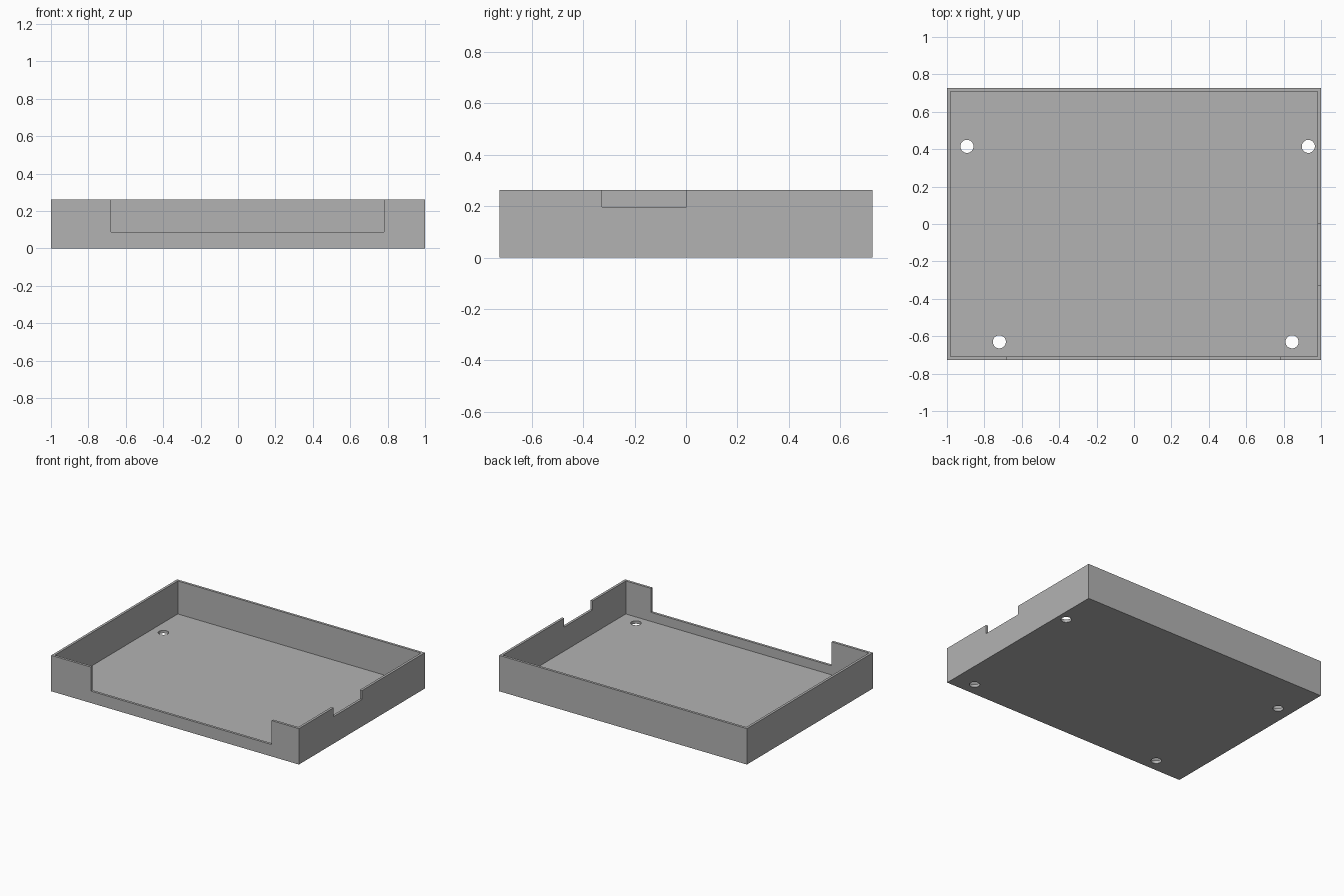
import bpy

cube = bpy.data.objects.get("Cube")
if cube:
    bpy.data.objects.remove(cube, do_unlink=True)

HALF_X, HALF_Y, HEIGHT = 1.0, 0.726, 0.262
WALL, FLOOR = 0.018, 0.021
HOLE_RADIUS = 0.035

grey = bpy.data.materials.new("plain grey")
grey.use_nodes = True
colour = (0.45, 0.45, 0.45, 1)
grey.diffuse_color = colour
grey.node_tree.nodes["Principled BSDF"].inputs["Base Color"].default_value = colour


def box(name, low, high):
    """Box spanning two opposite corners."""
    bpy.ops.mesh.primitive_cube_add(size=1)
    ob = bpy.context.object
    ob.name = name
    ob.location = [(a + b) / 2 for a, b in zip(low, high)]
    ob.scale = [b - a for a, b in zip(low, high)]
    bpy.ops.object.transform_apply(location=True, rotation=False, scale=True)
    return ob


def cut(target, cutter):
    """Subtract the cutter from the target, then discard the cutter."""
    cutter.hide_render = True
    mod = target.modifiers.new("cut", 'BOOLEAN')
    mod.operation = 'DIFFERENCE'
    mod.solver = 'EXACT'
    mod.object = cutter
    bpy.context.view_layer.objects.active = target
    bpy.ops.object.modifier_apply(modifier=mod.name)
    bpy.data.objects.remove(cutter, do_unlink=True)


# Open tray: outer block with the inside hollowed out
tray = box("open_tray", (-HALF_X, -HALF_Y, 0), (HALF_X, HALF_Y, HEIGHT))
cut(tray, box("cavity", (WALL - HALF_X, WALL - HALF_Y, FLOOR),
              (HALF_X - WALL, HALF_Y - WALL, 1)))

# Wide front opening and small notch in the left (+x) wall
cut(tray, box("front_opening", (-0.68, -1, 0.087), (0.78, WALL * 2 - HALF_Y, 1)))
cut(tray, box("side_notch", (HALF_X - WALL * 2, -0.327, 0.197), (2, 0.002, 1)))

# Screw holes through the floor
for x, y in [(-0.893, 0.415), (0.932, 0.415), (-0.72, -0.63), (0.845, -0.63)]:
    bpy.ops.mesh.primitive_cylinder_add(vertices=48, radius=HOLE_RADIUS,
                                        depth=0.2, location=(x, y, 0))
    cut(tray, bpy.context.object)

# Single colour, smooth hole walls and sharp tray edges
tray.data.materials.clear()
tray.data.materials.append(grey)
for face in tray.data.polygons:
    face.material_index = 0
bpy.ops.object.select_all(action='DESELECT')
tray.select_set(True)
bpy.context.view_layer.objects.active = tray
bpy.ops.object.shade_smooth_by_angle()
